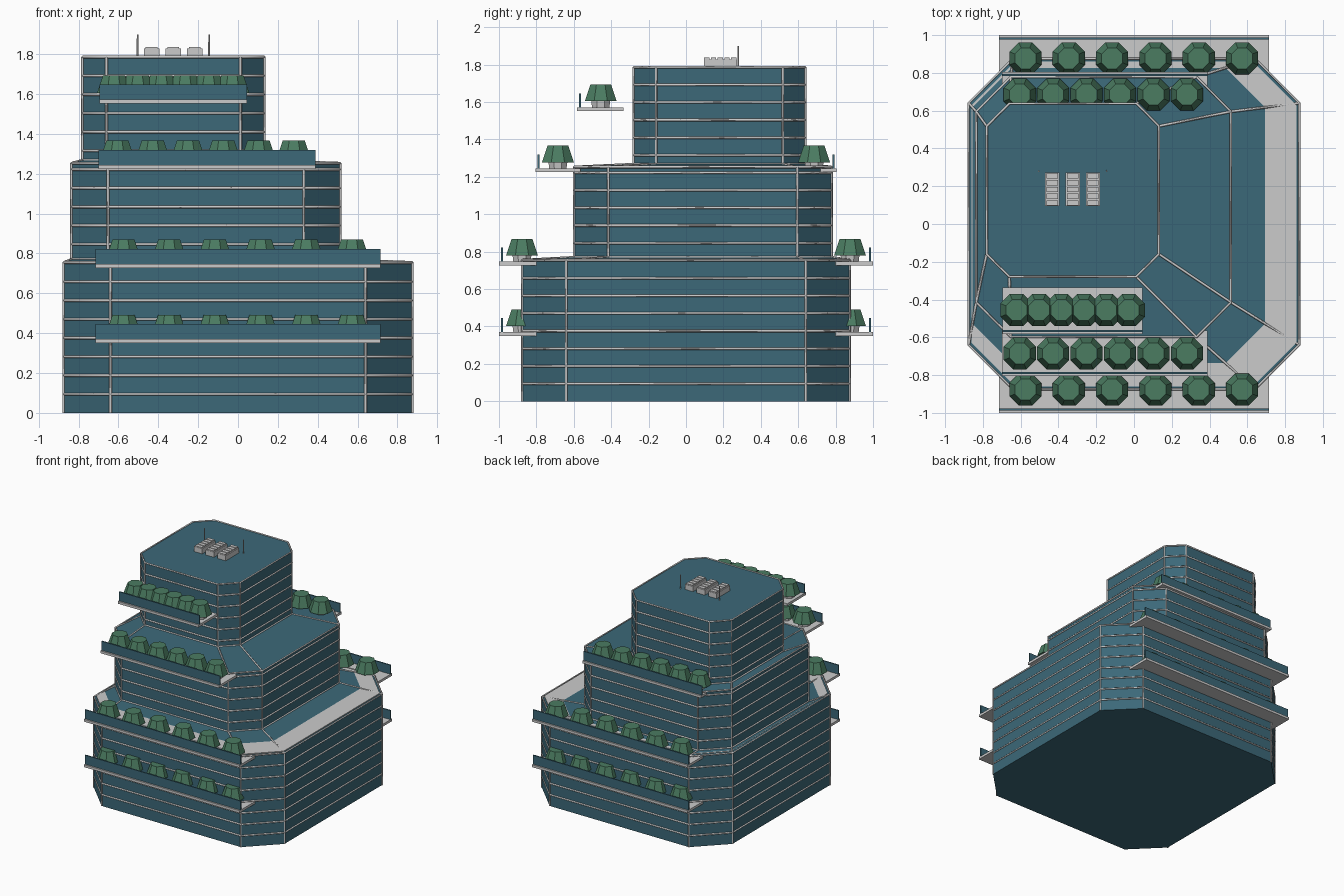
import bpy, bmesh, math
from mathutils import Matrix, Vector

if "Cube" in bpy.data.objects:
    bpy.data.objects.remove(bpy.data.objects["Cube"])


def material(name, rgb):
    m = bpy.data.materials.new(name)
    m.diffuse_color = (*rgb, 1)
    m.use_nodes = True
    m.node_tree.nodes["Principled BSDF"].inputs["Base Color"].default_value = m.diffuse_color
    return m


GLASS = material("teal_glass", (0.045, 0.14, 0.19))
GREEN = material("leaf_green", (0.07, 0.2, 0.12))


def finish(name, bm, mat=None):
    bmesh.ops.recalc_face_normals(bm, faces=bm.faces)
    me = bpy.data.meshes.new(name)
    bm.to_mesh(me)
    bm.free()
    ob = bpy.data.objects.new(name, me)
    bpy.context.collection.objects.link(ob)
    if mat:
        me.materials.append(mat)
    return ob


def add_box(bm, x0, x1, y0, y1, z0, z1):
    m = Matrix.Translation(((x0 + x1) / 2, (y0 + y1) / 2, (z0 + z1) / 2))
    m = m @ Matrix.Diagonal((x1 - x0, abs(y1 - y0), z1 - z0, 1))
    bmesh.ops.create_cube(bm, size=1, matrix=m)


def add_cone(bm, x, y, z0, z1, r0, r1, sides=8):
    m = Matrix.Translation((x, y, (z0 + z1) / 2)) @ Matrix.Rotation(math.pi / 8, 4, 'Z')
    bmesh.ops.create_cone(bm, cap_ends=True, segments=sides, radius1=r0,
                          radius2=r1, depth=z1 - z0, matrix=m)


def octagon(x0, x1, y0, y1, c, z):
    return [Vector((x, y, z)) for x, y in (
        (x0 + c, y0), (x1 - c, y0), (x1, y0 + c), (x1, y1 - c),
        (x1 - c, y1), (x0 + c, y1), (x0, y1 - c), (x0, y0 + c))]


def loft(name, rings, mat=None):
    bm = bmesh.new()
    vs = [[bm.verts.new(p) for p in r] for r in rings]
    for a, b in zip(vs, vs[1:]):
        for i in range(8):
            j = (i + 1) % 8
            bm.faces.new((a[i], a[j], b[j], b[i]))
    bm.faces.new(vs[0][::-1])
    bm.faces.new(vs[-1])
    return finish(name, bm, mat)


# stepped glass tower with chamfered corners
T1 = (-0.875, 0.875, -0.875, 0.875, 0.235)
T2 = (-0.835, 0.513, -0.598, 0.778, 0.183)
T3 = (-0.78, 0.132, -0.28, 0.638, 0.12)
TOP = 1.786
rings = [octagon(*t, z) for t, z in (
    (T1, 0), (T1, 0.755), (T2, 0.77), (T2, 1.253), (T3, 1.268), (T3, TOP))]
loft("glass_tower", rings, GLASS)

# terrace slab just under the lower setback
S = (-0.86, 0.86, -0.86, 0.86, 0.23)
loft("terrace_slab", [octagon(*S, 0.735), octagon(*S, 0.7625)])

# mullion bars: a ring at each floor plus lines up the corners
cu = bpy.data.curves.new("mullions", 'CURVE')
cu.dimensions = '3D'
cu.bevel_depth = 0.007
cu.bevel_resolution = 0
cu.use_fill_caps = True


def add_line(points, closed=False):
    s = cu.splines.new('POLY')
    s.points.add(len(points) - 1)
    for p, q in zip(s.points, points):
        p.co = (*q, 1)
    s.use_cyclic_u = closed


for k in range(1, 20):
    t = T1 if k < 8 else T2 if k < 14 else T3
    z = 0.094 * k
    if k != 8:
        add_line(octagon(*t, z), True)
for r in rings[1:5]:
    add_line(r, True)
for i in range(8):
    for a, b in zip(rings, rings[1:]):
        add_line([a[i], b[i]])
bpy.context.collection.objects.link(bpy.data.objects.new("mullions", cu))


# planted balconies: slab, glass rail, pots and bushes
def balcony(tag, side, x0, x1, y_in, y_out, z, bx0, bx1, y_bush):
    bm = bmesh.new()
    lo, hi = sorted((side * y_in, side * y_out))
    add_box(bm, x0, x1, lo, hi, z, z + 0.02)
    finish(tag + "_slab", bm)
    bm = bmesh.new()
    lo, hi = sorted((side * (y_out - 0.022), side * (y_out - 0.012)))
    add_box(bm, x0, x1, lo, hi, z + 0.02, z + 0.095)
    finish(tag + "_rail", bm, GLASS)
    pots, bushes = bmesh.new(), bmesh.new()
    for i in range(6):
        x = bx0 + (bx1 - bx0) * i / 5
        add_cone(pots, x, side * y_bush, z + 0.02, z + 0.055, 0.05, 0.055)
        add_cone(bushes, x, side * y_bush, z + 0.053, z + 0.142, 0.092, 0.06)
    finish(tag + "_pots", pots)
    finish(tag + "_bushes", bushes, GREEN)


for side, word in ((-1, "front"), (1, "back")):
    for n, z in (("low", 0.35), ("middle", 0.727)):
        balcony(f"{word}_{n}_balcony", side, -0.715, 0.715, 0.79, 1.0, z,
                -0.575, 0.572, 0.877)
    balcony(word + "_high_balcony", side, -0.7, 0.388, 0.565, 0.805, 1.225,
            -0.605, 0.28, 0.685)
balcony("front_top_balcony", -1, -0.695, 0.045, 0.335, 0.583, 1.552,
        -0.622, -0.028, 0.456)

# rooftop cooling units with slatted tops
for i in range(3):
    x = -0.433 + 0.108 * i
    bm = bmesh.new()
    add_box(bm, x - 0.038, x + 0.038, 0.095, 0.272, TOP, 1.828)
    for j in range(5):
        y = 0.103 + 0.036 * j
        add_box(bm, x - 0.03, x + 0.03, y - 0.006, y + 0.022, 1.828, 1.837)
    finish(f"cooling_unit_{i + 1}", bm)

# rooftop antennas
for i, x in enumerate((-0.504, -0.145)):
    bm = bmesh.new()
    add_cone(bm, x, 0.28, TOP, 1.9, 0.005, 0.004, 6)
    finish(f"antenna_{i + 1}", bm)
